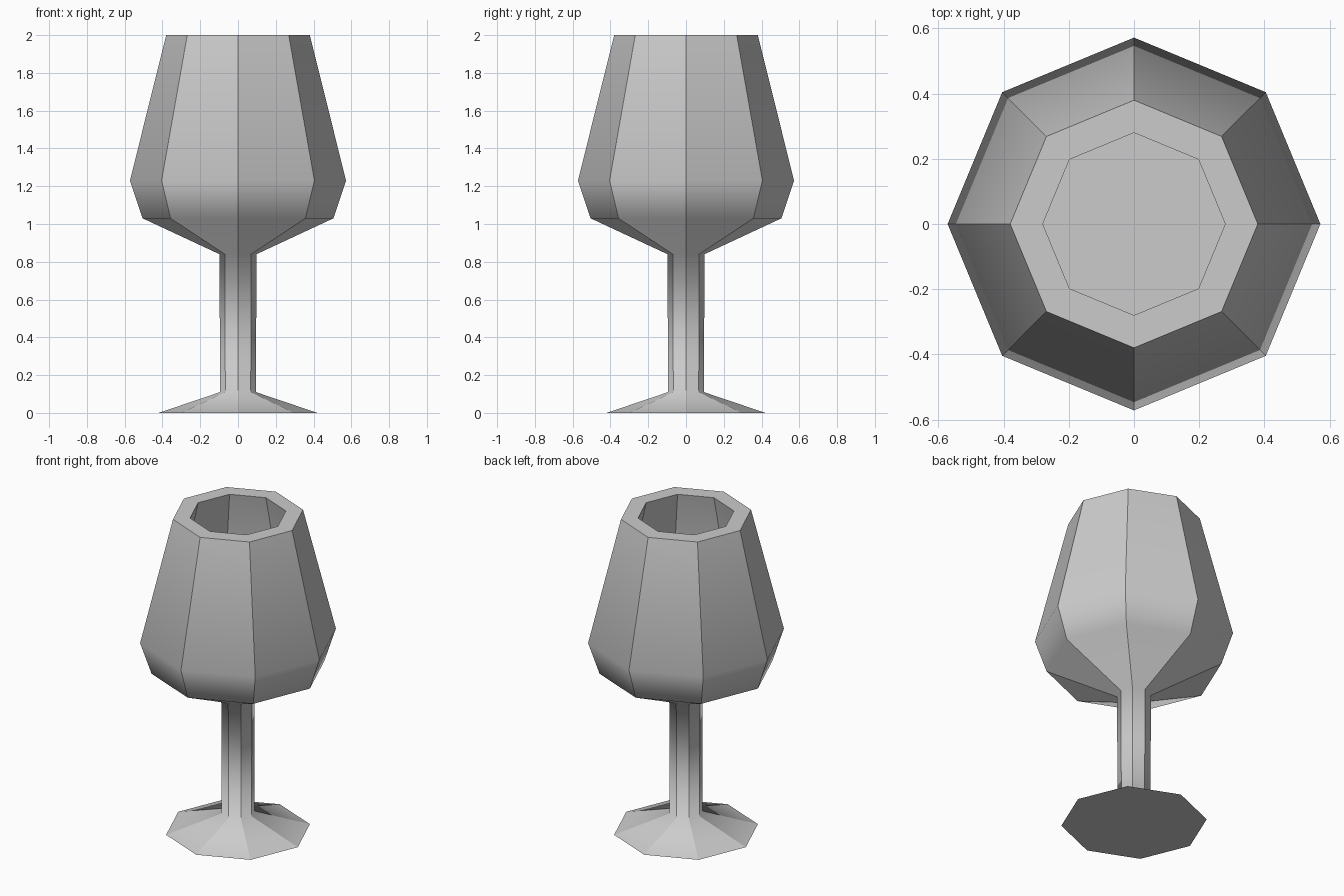
import bpy
import bmesh
from math import cos, sin, tau

if "Cube" in bpy.data.objects:
    bpy.data.objects.remove(bpy.data.objects["Cube"], do_unlink=True)

SIDES = 8


def make_material(name, colour):
    mat = bpy.data.materials.new(name)
    mat.use_nodes = True
    mat.diffuse_color = colour
    mat.node_tree.nodes["Principled BSDF"].inputs["Base Color"].default_value = colour
    return mat


def lathe(name, profile, hard_rings, mat):
    """Revolve (radius, height) points; close both ends; crease chosen rings."""
    bm = bmesh.new()
    rings = [[bm.verts.new((r * cos(tau * i / SIDES), r * sin(tau * i / SIDES), z))
              for i in range(SIDES)] for r, z in profile]
    for low, high in zip(rings, rings[1:]):
        for i in range(SIDES):
            j = (i + 1) % SIDES
            bm.faces.new((low[i], low[j], high[j], high[i]))
    bm.faces.new(rings[0][::-1])
    bm.faces.new(rings[-1])

    # Smooth along the profile, crisp between the eight sides
    ring_of = {v: k for k, ring in enumerate(rings) for v in ring}
    for face in bm.faces:
        face.smooth = True
    for edge in bm.edges:
        a, b = (ring_of[v] for v in edge.verts)
        edge.smooth = a == b and a not in hard_rings

    mesh = bpy.data.meshes.new(name)
    bm.to_mesh(mesh)
    bm.free()
    mesh.materials.append(mat)
    obj = bpy.data.objects.new(name, mesh)
    bpy.context.collection.objects.link(obj)
    return obj


grey = make_material("plain grey", (0.6, 0.6, 0.6, 1))

# Foot, stem, bowl, rim and hollow inside, from the underside up and back down
goblet_profile = [
    (0.42, 0.0), (0.095, 0.11),
    (0.098, 0.84), (0.505, 1.03),
    (0.572, 1.23), (0.38, 2.0),
    (0.28, 2.0), (0.46, 1.23), (0.41, 1.06),
]
lathe("goblet", goblet_profile, {0, 5, 6, 8}, grey)
